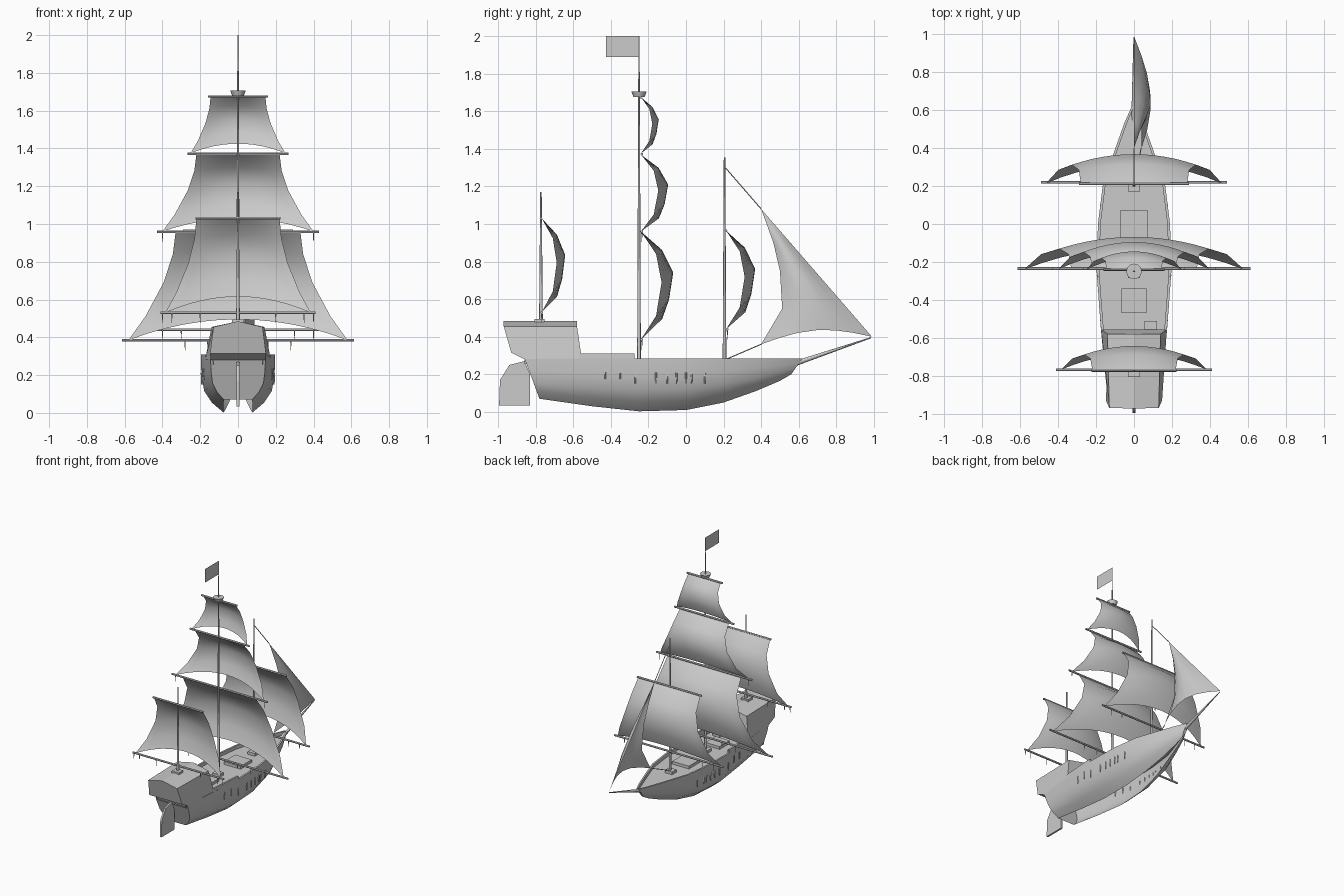
import bpy, bmesh, math
from mathutils import Vector

cube = bpy.data.objects.get("Cube")
if cube:
    bpy.data.objects.remove(cube, do_unlink=True)

grey = bpy.data.materials.new("plain grey")
grey.use_nodes = True
GREY = (0.6, 0.6, 0.6, 1)
grey.diffuse_color = GREY
grey.node_tree.nodes["Principled BSDF"].inputs["Base Color"].default_value = GREY


def make(name, verts, faces, smooth=None):
    mesh = bpy.data.meshes.new(name)
    mesh.from_pydata([tuple(v) for v in verts], [], faces)
    bm = bmesh.new()
    bm.from_mesh(mesh)
    bmesh.ops.remove_doubles(bm, verts=bm.verts, dist=1e-5)
    bmesh.ops.recalc_face_normals(bm, faces=bm.faces)
    bm.to_mesh(mesh)
    bm.free()
    mesh.materials.append(grey)
    ob = bpy.data.objects.new(name, mesh)
    bpy.context.collection.objects.link(ob)
    if smooth:
        bpy.ops.object.select_all(action='DESELECT')
        ob.select_set(True)
        bpy.context.view_layer.objects.active = ob
        bpy.ops.object.shade_smooth_by_angle(angle=math.radians(smooth))
    return ob


def grid(name, rows, smooth=None):
    n = len(rows[0])
    faces = [(i * n + j, i * n + j + 1, (i + 1) * n + j + 1, (i + 1) * n + j)
             for i in range(len(rows) - 1) for j in range(n - 1)]
    return make(name, [p for r in rows for p in r], faces, smooth)


def box(name, lo, hi):
    verts = [(x, y, z) for x in (lo[0], hi[0]) for y in (lo[1], hi[1]) for z in (lo[2], hi[2])]
    faces = [(0, 1, 3, 2), (4, 6, 7, 5), (0, 4, 5, 1), (2, 3, 7, 6), (0, 2, 6, 4), (1, 5, 7, 3)]
    return make(name, verts, faces)


def spar(name, a, b, r1, r2, sides=8):
    a, b = Vector(a), Vector(b)
    turn = (b - a).to_track_quat('Z', 'Y')
    ring = [Vector((math.cos(t), math.sin(t), 0)) for t in
            (2 * math.pi * i / sides for i in range(sides))]
    verts = [a + turn @ (p * r1) for p in ring] + [b + turn @ (p * r2) for p in ring]
    faces = [(i, (i + 1) % sides, (i + 1) % sides + sides, i + sides) for i in range(sides)]
    faces += [tuple(range(sides)), tuple(range(sides, 2 * sides))]
    return make(name, verts, faces, 50)


# Hull stations: rail y, rail half width, keel y, keel half width, keel z
RAIL = 0.285
stations = [(-.86, .145, -.78, .075, .07), (-.55, .175, -.5, .077, .03),
            (-.25, .197, -.25, .078, .003), (0, .19, 0, .07, .01),
            (.2, .165, .2, .05, .05), (.38, .105, .37, .025, .11),
            (.53, .052, .5, .01, .165), (.62, .012, .56, .002, .2)]


def rail_width(y):
    for a, b in zip(stations, stations[1:]):
        if a[0] <= y <= b[0]:
            return a[1] + (b[1] - a[1]) * (y - a[0]) / (b[0] - a[0])
    return stations[0][1]


def section(st, side):
    yt, wt, yk, wk, zk = st
    return [(side * (wk + (wt - wk) * f), yk + (yt - yk) * t, zk + (RAIL - zk) * t)
            for t, f in ((1, 1), (.7, .97), (.4, .85), (.18, .5), (0, 0))]


for side, label in ((1, "left"), (-1, "right")):
    hull = grid(label + "_hull_side", [section(s, side) for s in stations], 40)
    # Rail cap running inside the top edge
    grid(label + "_rail_cap", [[(side * w, y, RAIL), (side * max(w - .014, 0), y, RAIL),
                                (side * max(w - .014, 0), y, .255)]
                               for y, w, *_ in stations])
    # Raised bulwark amidships
    ys = (-.57, -.41, -.275)
    grid(label + "_bulwark", [[(side * (rail_width(y) + d), y, z) for d, z in
                               ((0, RAIL), (0, .31), (-.014, .31), (-.014, .255))] for y in ys])

# Transom and bow closing faces
for name, st in (("transom", stations[0]), ("stem", stations[-1])):
    grid(name, list(zip(section(st, 1), section(st, -1))))
grid("deck", [[(s * max(w - .008, .003), y, .257) for s in (-1, 1)] for y, w, *_ in stations])

# Stern cabin with ridged roof, overhanging the transom
aft = [(-.148, -.93, .315), (-.13, -.97, .455), (0, -.972, .485), (.13, -.97, .455), (.148, -.93, .315)]
fore = [(-.173, -.555, RAIL), (-.14, -.58, .455), (0, -.58, .485), (.14, -.58, .455), (.173, -.555, RAIL)]
hip = [(-.145, -.86, .28), (.145, -.86, .28)]
make("stern_cabin", aft + fore + hip,
     [(0, 1, 2, 3, 4), (5, 6, 7, 8, 9), (0, 1, 6, 5, 10), (1, 2, 7, 6), (2, 3, 8, 7),
      (3, 4, 11, 9, 8), (0, 4, 11, 10)])

# Rudder
outline = [(-.83, .035), (-.995, .035), (-.99, .17), (-.94, .25), (-.86, .27), (-.83, .2)]
n = len(outline)
make("rudder", [(x, y, z) for x in (-.007, .007) for y, z in outline],
     [tuple(range(n)), tuple(range(n, 2 * n))] +
     [(i, (i + 1) % n, (i + 1) % n + n, i + n) for i in range(n)])

# Deck fittings
box("fore_hatch", (-.075, -.075, .255), (.075, .07, .28))
box("main_hatch", (-.065, -.47, .255), (.065, -.34, .28))
box("cabin_steps", (.055, -.62, .255), (.12, -.51, .3))

# Masts, each with a square foot
for name, y, foot, top in (("fore", .205, .255, 1.355), ("main", -.25, .255, 1.81),
                           ("mizzen", -.772, .47, 1.17)):
    spar(name + "_mast", (0, y, foot), (0, y, top), .01, .004)
    box(name + "_mast_foot", (-.032, y - .035, foot), (.032, y + .02, foot + .025))

# Crow's nest, flagpole and flag
spar("crows_nest", (0, -.25, 1.677), (0, -.25, 1.706), .03, .041, 12)
spar("flagpole", (0, -.25, 1.8), (0, -.25, 2), .003, .002, 6)
grid("flag", [[(0, y, z) for y in (-.425, -.25)] for z in (1.89, 2)])


# Square sails: bellied sheets whose lower edge arches up to the centre
ROWS = ((0, 0, 0), (.21, .65, .47), (.47, 1, .64), (.78, .87, .47), (1, .66, 0))


def square_sail(name, y, top, bottom, w_top, w_bottom, depth, rise):
    rows = []
    for v, belly, edge in ROWS:
        row = []
        w = w_top + (w_bottom - w_top) * v ** 1.8
        for j in range(13):
            u = j / 6 - 1
            mid = 1 - u * u
            z = top - (top - bottom - rise * mid) * v
            row.append((w * u, y + depth * (edge + (belly - edge) * mid), z))
        rows.append(row)
    grid(name + "_sail", rows, 60)


def yard(name, y, z, half):
    spar(name + "_yard", (-half, y, z), (half, y, z), .0075, .0075, 6)


SAILS = (("mizzen", -.768, 1.03, .53, .22, .385, .125, .085),
         ("main_lower", -.24, .96, .385, .33, .58, .172, .11),
         ("main_middle", -.24, 1.37, .96, .22, .4, .145, .07),
         ("main_top", -.24, 1.675, 1.375, .145, .25, .095, .05),
         ("fore", .213, .965, .44, .28, .465, .155, .09))
for s in SAILS:
    square_sail(*s)
for name, y, z, half in (("mizzen_upper", -.772, 1.03, .225), ("mizzen_lower", -.768, .53, .41),
                         ("main_lower", -.235, .385, .615), ("main_middle", -.235, .96, .43),
                         ("main_upper", -.235, 1.372, .267), ("main_top", -.24, 1.675, .16),
                         ("fore_upper", .213, .965, .29), ("fore_lower", .22, .44, .49)):
    yard(name, y, z, half)

# Loose rope ends under the lower yards
for name, y, z, xs in (("mizzen", -.768, .53, (.4, .35, .2)), ("main", -.235, .385, (.28, .16)),
                       ("main_middle", -.235, .96, (.4,)), ("fore", .22, .44, (.4, .3))):
    for x in xs:
        for side in (-1, 1):
            spar(name + "_rope_end", (side * x, y, z), (side * x, y, z - .055), .004, .001, 5)

# Rope fenders along the hull
for i, y in enumerate((-.43, -.35, -.27, -.16, -.1, -.05, 0, .03, .1)):
    for side in (-1, 1):
        x = side * (rail_width(y) - .004)
        z = .235 if i < 2 else .21
        spar("hull_rope", (x, y, z), (x, y, z - .06), .006, .003, 5)

# Bowsprit, headsail and its lines
spar("bowsprit", (0, .53, .24), (0, .985, .395), .015, .003)
leech = [(.4, 1.08), (.465, .9), (.5, .75), (.512, .55), (.4, .36)]
rows = []
for i, (ly, lz) in enumerate(leech):
    v = i / 4
    hy, hz = .4 + .59 * v, 1.08 - .68 * v
    row = []
    for j in range(7):
        u = j / 6
        belly = .088 * math.sin(math.pi * (.15 + .85 * u)) * min(1, 1.5 * v)
        row.append((belly, ly + (hy - ly) * u,
                    lz + (hz - lz) * u + .055 * v ** 3 * math.sin(math.pi * u)))
    rows.append(row)
grid("headsail", rows, 60)
spar("headsail_stay", (0, .205, 1.305), (0, .4, 1.08), .003, .003, 5)
spar("headsail_sheet", (0, .213, .28), (.038, .4, .36), .003, .003, 5)
